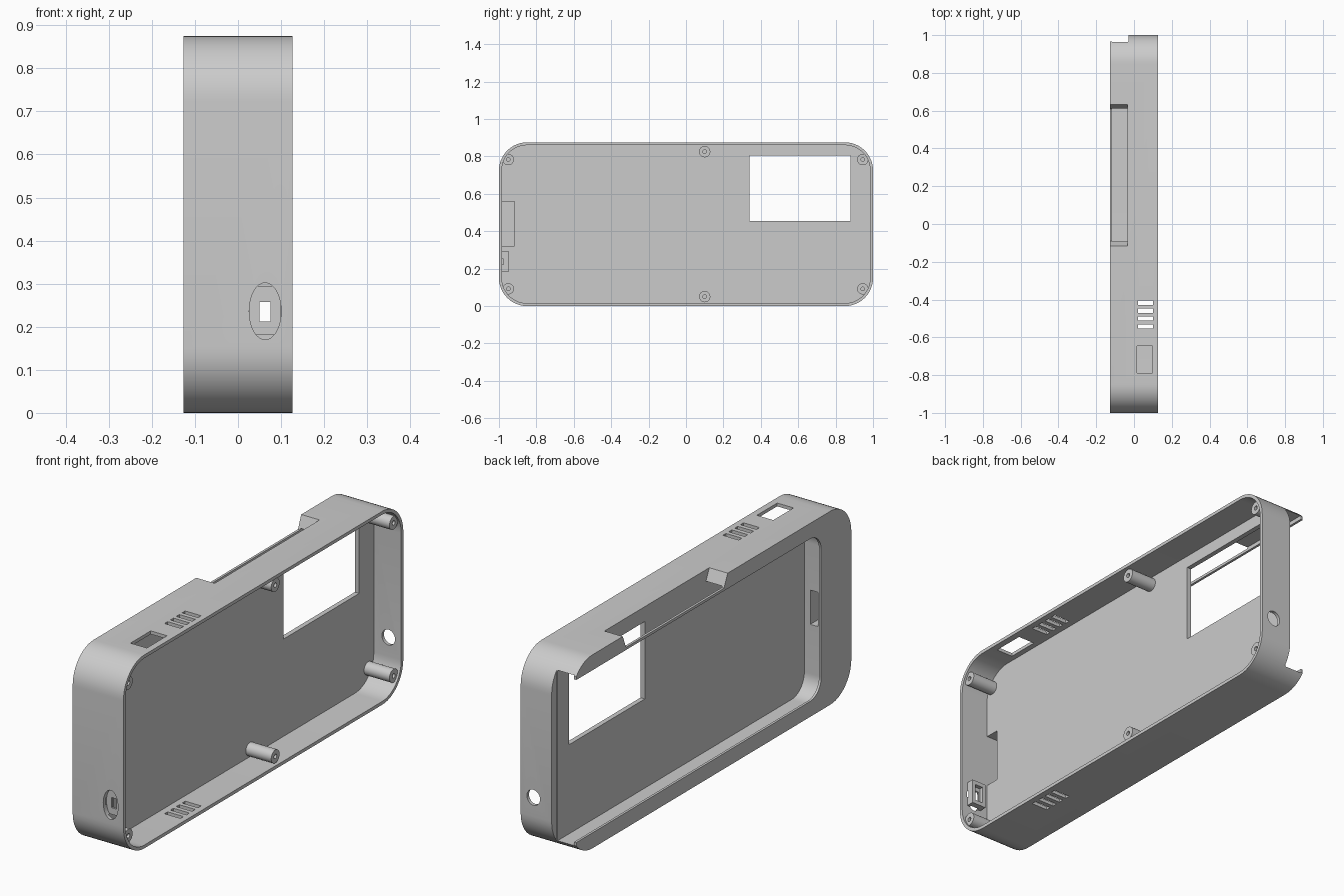
import bpy, bmesh
from math import sin, cos, pi, radians

if "Cube" in bpy.data.objects:
    bpy.data.objects.remove(bpy.data.objects["Cube"], do_unlink=True)

gray = bpy.data.materials.new("plain gray")
gray.use_nodes = True
color = (0.6, 0.6, 0.6, 1)
gray.diffuse_color = color
gray.node_tree.nodes["Principled BSDF"].inputs["Base Color"].default_value = color


def prism(name, outline, axis, lo, hi):
    """Extrude a 2D outline along x (points are y, z) or y (points are x, z)."""
    bm = bmesh.new()

    def place(p, d):
        return (d, p[0], p[1]) if axis == "x" else (p[0], d, p[1])
    face = bm.faces.new([bm.verts.new(place(p, lo)) for p in outline])
    moved = bmesh.ops.extrude_face_region(bm, geom=[face])["geom"]
    step = (hi - lo, 0, 0) if axis == "x" else (0, hi - lo, 0)
    bmesh.ops.translate(bm, vec=step, verts=[v for v in moved if isinstance(v, bmesh.types.BMVert)])
    bmesh.ops.recalc_face_normals(bm, faces=bm.faces)
    mesh = bpy.data.meshes.new(name)
    bm.to_mesh(mesh)
    bm.free()
    mesh.materials.append(gray)
    obj = bpy.data.objects.new(name, mesh)
    bpy.context.collection.objects.link(obj)
    return obj


def rect(a0, a1, b0, b1):
    return [(a0, b0), (a1, b0), (a1, b1), (a0, b1)]


def rounded(a0, a1, b0, b1, r, n=12):
    pts = []
    corners = [(a1 - r, b1 - r), (a0 + r, b1 - r), (a0 + r, b0 + r), (a1 - r, b0 + r)]
    for k, (a, b) in enumerate(corners):
        for i in range(n + 1):
            t = pi / 2 * (k + i / n)
            pts.append((a + r * cos(t), b + r * sin(t)))
    return pts


def ellipse(a, b, ra, rb, n=32):
    return [(a + ra * cos(2 * pi * i / n), b + rb * sin(2 * pi * i / n)) for i in range(n)]


def box(x0, x1, y0, y1, z0, z1):
    return prism("helper", rect(y0, y1, z0, z1), "x", x0, x1)


def combine(target, tool, operation="DIFFERENCE"):
    mod = target.modifiers.new("shape", "BOOLEAN")
    mod.operation = operation
    mod.solver = "EXACT"
    mod.object = tool
    bpy.context.view_layer.objects.active = target
    bpy.ops.object.modifier_apply(modifier=mod.name)
    bpy.data.objects.remove(tool, do_unlink=True)


def smooth(obj):
    bpy.ops.object.select_all(action="DESELECT")
    obj.select_set(True)
    bpy.context.view_layer.objects.active = obj
    bpy.ops.object.shade_smooth_by_angle(angle=radians(30))


H, T = 0.875, 0.127       # height and half thickness
FLOOR, BACK = -0.01, -0.032  # two faces of the dividing floor

# Outer shell, hollowed from the open side
case = prism("case_shell", rounded(-1, 1, 0, H, 0.15), "x", -T, T)
combine(case, prism("helper", rounded(-0.985, 0.985, 0.015, H - 0.015, 0.135), "x", FLOOR, 0.3))

# Sliding pocket with a narrower mouth, open at the back end
combine(case, prism("helper", rounded(-0.8, 1.3, 0.052, H - 0.052, 0.09), "x", -0.116, BACK))
combine(case, prism("helper", rounded(-0.785, 1.3, 0.07, H - 0.07, 0.08), "x", -0.3, -0.08))
combine(case, box(-0.3, -0.028, 0.965, 1.2, -0.1, 1))

# Window through the floor
combine(case, box(-0.2, 0.05, 0.34, 0.88, 0.455, 0.805))

# Long side opening with sloping ends
side = [(-0.09, 0.817), (0.61, 0.817), (0.643, 0.9), (-0.128, 0.9)]
combine(case, prism("helper", side, "x", -0.3, -0.035))

# Vents in both long walls, and the switch opening in the upper one
for i in range(4):
    y = -0.417 - 0.042 * i
    for z in (0, H):
        combine(case, box(0.02, 0.1, y - 0.011, y + 0.011, z - 0.04, z + 0.04))
combine(case, box(0.015, 0.097, -0.79, -0.645, 0.8, 1))

# Plug cavity behind the floor and its channel into the pocket
combine(case, box(-0.108, 0.02, -0.983, -0.918, 0.32, 0.56))
combine(case, box(-0.1, -0.062, -0.95, -0.75, 0.365, 0.52))

# Charging port: inner block, oval recess, hollow and through hole
combine(case, box(0.027, 0.099, -0.992, -0.95, 0.182, 0.294), "UNION")
combine(case, prism("helper", ellipse(0.063, 0.236, 0.037, 0.066), "y", -1.1, -0.977))
combine(case, box(0.043, 0.083, -0.968, -0.9, 0.2, 0.276))
combine(case, box(0.05, 0.076, -1.1, -0.9, 0.212, 0.258))

# Round hole in the back end
combine(case, prism("helper", ellipse(0.063, 0.236, 0.033, 0.035), "y", 0.9, 1.1))
smooth(case)

# Screw posts with blind holes
spots = [(y, z) for y in (-0.95, 0.945) for z in (0.092, H - 0.092)]
spots += [(0.1, 0.05), (0.1, H - 0.05)]
for i, (y, z) in enumerate(spots):
    post = prism(f"screw_post_{i + 1}", ellipse(y, z, 0.03, 0.03), "x", FLOOR - 0.005, 0.117)
    combine(post, prism("helper", ellipse(y, z, 0.01, 0.01, 16), "x", 0, 0.2))
    smooth(post)
